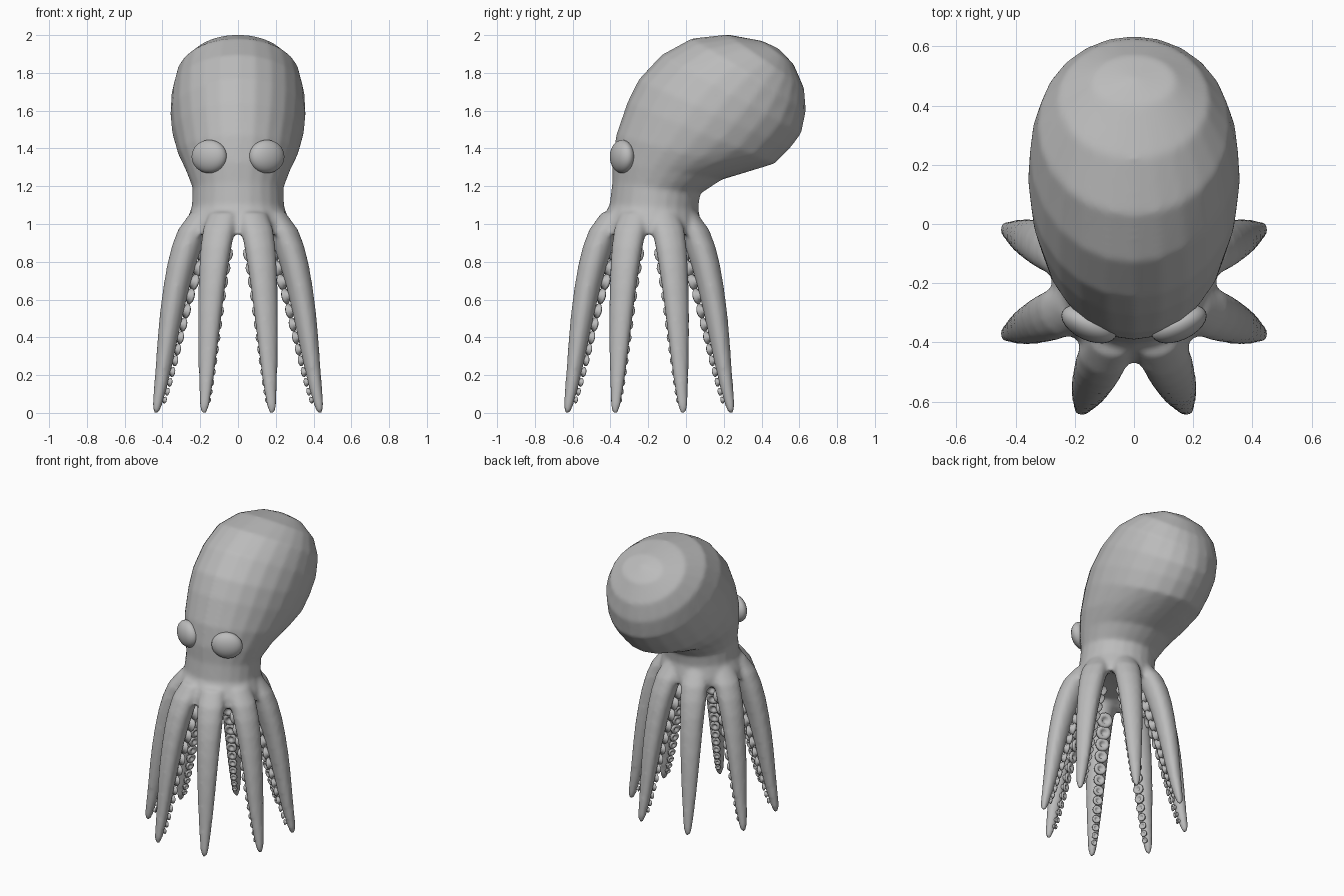
import bpy, bmesh, math
from mathutils import Vector, Matrix

if "Cube" in bpy.data.objects:
    bpy.data.objects.remove(bpy.data.objects["Cube"])

skin = bpy.data.materials.new("grey_skin")
skin.diffuse_color = (0.5, 0.5, 0.5, 1)
skin.use_nodes = True
skin.node_tree.nodes["Principled BSDF"].inputs["Base Color"].default_value = skin.diffuse_color
CY = -0.195          # y of the ring of arms


def finish(bm, name):
    bmesh.ops.recalc_face_normals(bm, faces=bm.faces)
    for f in bm.faces:
        f.smooth = True
    me = bpy.data.meshes.new(name)
    bm.to_mesh(me)
    bm.free()
    ob = bpy.data.objects.new(name, me)
    me.materials.append(skin)
    bpy.context.collection.objects.link(ob)
    return ob


def loft(bm, rings, start=None, end=None):
    """Skin a list of point rings, closing each end on a pole point."""
    vr = [[bm.verts.new(p) for p in r] for r in rings]
    n = len(vr[0])
    for a, b in zip(vr, vr[1:]):
        for i in range(n):
            j = (i + 1) % n
            bm.faces.new((a[i], a[j], b[j], b[i]))
    for ring, pole in ((vr[0], start), (vr[-1], end)):
        if pole is not None:
            p = bm.verts.new(pole)
            for i in range(n):
                bm.faces.new((ring[i], ring[(i + 1) % n], p))


# Head and mantle: front (y, z), back (y, z), half width
sections = [
    (-.34, .98, -.05, .98, .15), (-.475, .94, .085, .94, .28),
    (-.455, 1.01, .08, 1.01, .275), (-.405, 1.1, .065, 1.08, .245),
    (-.39, 1.22, .075, 1.16, .24), (-.39, 1.33, .19, 1.235, .275),
    (-.37, 1.47, .34, 1.28, .318), (-.31, 1.645, .47, 1.32, .348),
    (-.25, 1.765, .55, 1.40, .358), (-.13, 1.895, .61, 1.48, .352),
    (.03, 1.982, .635, 1.60, .325), (.22, 2.003, .625, 1.72, .255),
    (.40, 1.97, .57, 1.845, .14)]
SIDES = 24
rings = []
for fy, fz, by, bz, w in sections:
    c = Vector((0, (fy + by) / 2, (fz + bz) / 2))
    half = Vector((0, (fy - by) / 2, (fz - bz) / 2))
    rings.append([c + half * math.cos(t) + Vector((w * math.sin(t), 0, 0))
                  for t in (2 * math.pi * i / SIDES for i in range(SIDES))])
body = bmesh.new()
loft(body, rings, (0, CY, .99), (0, .49, 1.93))

# Arm centre line: radius from axis, height, thickness
arm = [(.19, 1.06, .075), (.25, .97, .085), (.29, .88, .082), (.322, .78, .077),
       (.352, .66, .070), (.378, .53, .063), (.40, .40, .055), (.42, .27, .046),
       (.442, .14, .036), (.462, .04, .026), (.468, .002, .016)]


def arm_at(z):
    for (r0, z0, t0), (r1, z1, t1) in zip(arm, arm[1:]):
        if z1 <= z <= z0:
            k = (z0 - z) / (z0 - z1)
            d = Vector((r1 - r0, 0, z1 - z0)).normalized()
            return r0 + (r1 - r0) * k, t0 + (t1 - t0) * k, d


def arm_ring(r, z, t):
    # wedge section, wide outside and narrower on the inner side
    return [Vector((r + t * math.cos(a),
                    t * math.sin(a) * (1 + .2 * math.cos(a)), z))
            for a in (2 * math.pi * i / 16 for i in range(16))]


# Sucker: lathed cup with a raised rim (radius, height)
cup = [(.75, -.7), (.65, .1), (.98, .3), (1, .55), (.75, .72), (.4, .6), (.25, .3)]
suckers = bmesh.new()
heights = [.87, .795, .715, .635, .555, .48, .41, .345, .285, .225, .17, .12, .075]

for k in range(8):
    turn = Matrix.Translation((0, CY, 0)) @ Matrix.Rotation(
        math.radians(22.5 + 45 * k), 4, 'Z')
    loft(body, [[turn @ p for p in arm_ring(*s)] for s in arm],
         turn @ Vector((.17, 0, 1.08)), turn @ Vector((.469, 0, -.006)))
    for z in heights:
        r, t, d = arm_at(z)
        size = t * .62
        out = Vector((d.z, 0, -d.x))           # inward normal of the arm
        side = Vector((0, 1, 0))
        base = Vector((r, 0, z)) + out * t * .97
        cup_rings = [[turn @ (base + out * h * size + (d * math.cos(a)
                      + side * math.sin(a)) * q * size)
                      for a in (2 * math.pi * i / 12 for i in range(12))]
                     for q, h in cup]
        loft(suckers, cup_rings, None, turn @ (base + out * size * .3))

# Fuse head and arms into one smooth skin
ob = finish(body, "body_and_arms")
rm = ob.modifiers.new("fuse", 'REMESH')
rm.mode = 'VOXEL'
rm.voxel_size = 0.013
rm.use_smooth_shade = True
sm = ob.modifiers.new("soften", 'SMOOTH')
sm.factor = 0.5
sm.iterations = 6
finish(suckers, "suckers")

# Eyes
for s, name in ((1, "right_eye"), (-1, "left_eye")):
    bm = bmesh.new()
    place = (Matrix.Translation((s * .152, -.338, 1.357))
             @ Matrix.Rotation(s * math.radians(25), 4, 'Z')
             @ Matrix.Diagonal((.1, .055, .088, 1)))
    bmesh.ops.create_uvsphere(bm, u_segments=24, v_segments=16, radius=1, matrix=place)
    finish(bm, name)
